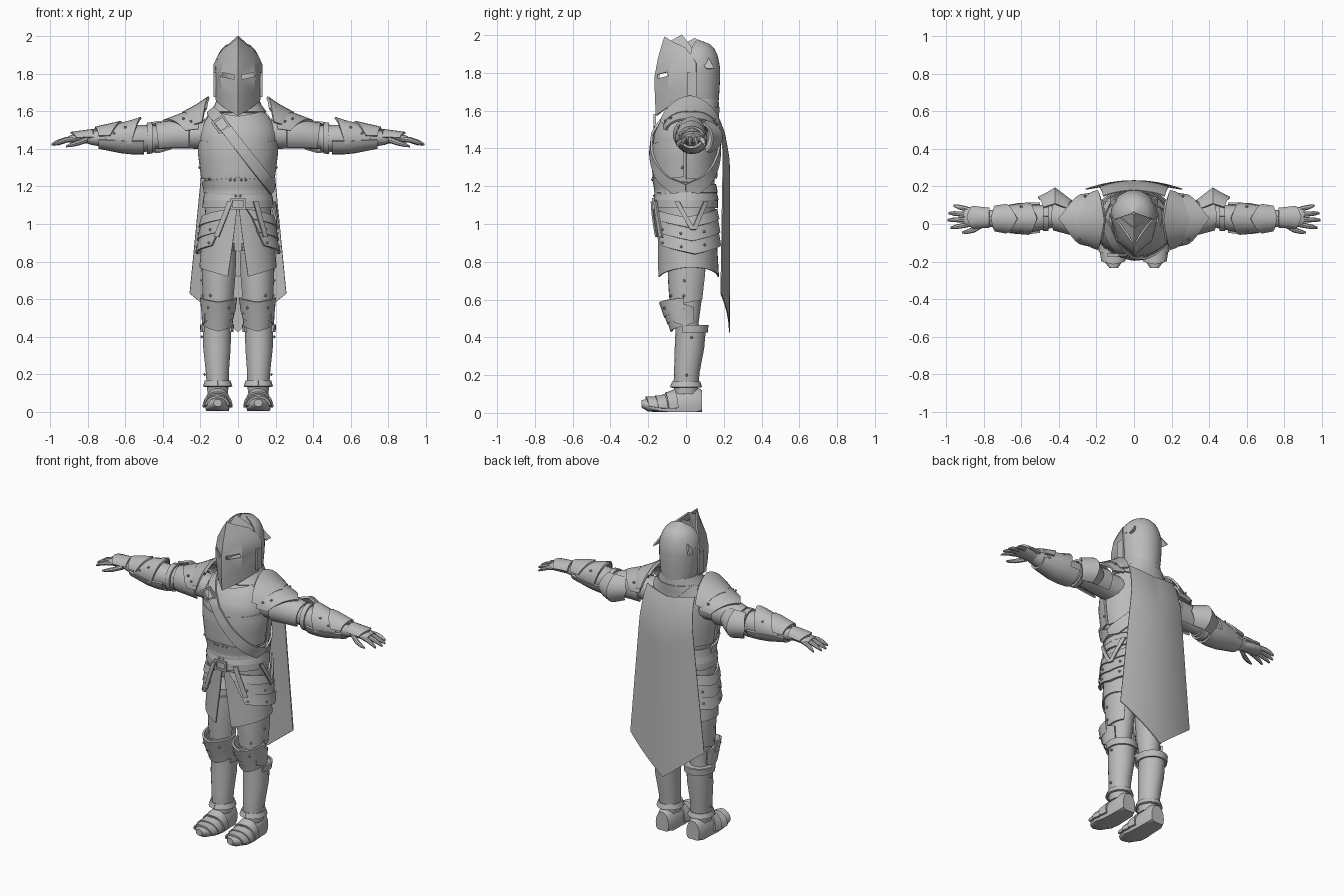
import bpy, bmesh, math
from mathutils import Vector, Matrix

steel = bpy.data.materials.new("plain_grey")
steel.diffuse_color = (0.5, 0.5, 0.5, 1)


def make(name, verts, faces, thick=0, mirror=False):
    me = bpy.data.meshes.new(name)
    me.from_pydata([tuple(v) for v in verts], [], faces)
    bm = bmesh.new()
    bm.from_mesh(me)
    bmesh.ops.recalc_face_normals(bm, faces=bm.faces)
    bm.to_mesh(me)
    bm.free()
    ob = bpy.data.objects.new(name, me)
    bpy.context.collection.objects.link(ob)
    me.materials.append(steel)
    if thick:
        m = ob.modifiers.new("thickness", 'SOLIDIFY')
        m.thickness, m.offset = thick, 0
    if mirror:
        ob.modifiers.new("mirror", 'MIRROR').use_mirror_merge = False
    return ob


def surf(table, axis='z'):
    """Lofted ellipse: rows are (position, radius 1, radius 2, centre 1, centre 2)."""
    table = sorted(table)

    def f(a, h, off=0.0):
        lo, hi = table[0], table[-1]
        for p, q in zip(table, table[1:]):
            if p[0] <= h <= q[0]:
                lo, hi = p, q
                break
        else:
            lo = hi = lo if h < lo[0] else hi
        t = 0 if hi[0] == lo[0] else (h - lo[0]) / (hi[0] - lo[0])
        r1, r2, c1, c2 = (lo[i] + (hi[i] - lo[i]) * t for i in range(1, 5))
        s, c = math.sin(math.radians(a)), math.cos(math.radians(a))
        if axis == 'z':      # angle 0 = front, 90 = +x
            return Vector((c1 + (r1 + off) * s, c2 - (r2 + off) * c, h))
        if axis == 'x':      # angle 0 = top, 90 = front
            return Vector((h, c1 - (r1 + off) * s, c2 + (r2 + off) * c))
        return Vector((c1 + (r1 + off) * s, h, max(0.004, c2 + (r2 + off) * c)))
    f.rows = [r[0] for r in table]
    return f


def grid(name, fn, nu, nv, thick=0.01, mirror=False):
    vs = [fn(i / nu, j / nv) for j in range(nv + 1) for i in range(nu + 1)]
    w = nu + 1
    fs = [(j * w + i, j * w + i + 1, (j + 1) * w + i + 1, (j + 1) * w + i)
          for j in range(nv) for i in range(nu)]
    return make(name, vs, fs, thick, mirror)


def tube(name, f, n=20, mirror=False, off=0.0):
    vs = [f(360 * i / n, h, off) for h in f.rows for i in range(n)]
    k = len(f.rows)
    fs = [(j * n + i, j * n + (i + 1) % n, (j + 1) * n + (i + 1) % n, (j + 1) * n + i)
          for j in range(k - 1) for i in range(n)]
    fs += [tuple(range(n))[::-1], tuple(range((k - 1) * n, k * n))]
    return make(name, vs, fs, 0, mirror)


def plate(name, f, a0, a1, lo, hi, off=0.012, vlo=0.0, vhi=0.0, mirror=False, nu=16, nv=4, flare=0.0):
    """Armour plate hugging a surface; vlo / vhi shift the edges at the middle into a point."""
    def fn(u, v):
        k = 1 - abs(2 * u - 1)
        l, h = lo + vlo * k, hi + vhi * k
        return f(a0 + (a1 - a0) * u, l + (h - l) * v, off + flare * (v - 0.5))
    return grid(name, fn, nu, nv, 0.012, mirror)


def sheet(name, rows, thick=0.01):
    """Rows of right-half points from the ridge outward, mirrored to a full sheet."""
    full = [[(-x, y, z) for x, y, z in r[:0:-1]] + list(r) for r in rows]
    n, m = len(full[0]) - 1, len(rows) - 1
    return grid(name, lambda u, v: full[round(v * m)][round(u * n)], n, m, thick)


def box(name, c, s, rot=0, mirror=False):
    bm = bmesh.new()
    bmesh.ops.create_cube(bm, size=1, matrix=Matrix.Translation(c) @ Matrix.Rotation(rot, 4, 'Y')
                          @ Matrix.Diagonal((*s, 1)))
    me = [v.co.copy() for v in bm.verts], [[v.index for v in f.verts] for f in bm.faces]
    bm.free()
    return make(name, *me, 0, mirror)


def rivets(name, f, spots, off):
    bm = bmesh.new()
    for a, h in spots:
        bmesh.ops.create_icosphere(bm, subdivisions=1, radius=0.008, matrix=Matrix.Translation(f(a, h, off)))
    bm.verts.index_update()
    make(name, [v.co.copy() for v in bm.verts], [[v.index for v in q.verts] for q in bm.faces], 0, True)
    bm.free()


# Helmet: skull, collar, pointed visor with eye slits, layered crest
skull = surf([(1.64, .098, .1, 0, .068), (1.69, .108, .112, 0, .06), (1.76, .116, .122, 0, .054),
              (1.83, .12, .126, 0, .05), (1.89, .108, .113, 0, .052), (1.935, .082, .088, 0, .055),
              (1.962, .045, .05, 0, .058), (1.972, .005, .005, 0, .06)])
grid("helmet_skull", lambda u, v: skull(75 + 210 * u, 1.64 + .332 * v), 20, 14, 0.008)
visor = sheet("visor", [
    [(0, -.155, 1.575), (.065, -.1, 1.615), (.113, .04, 1.655)],
    [(0, -.16, 1.68), (.08, -.095, 1.70), (.12, .05, 1.71)],
    [(0, -.162, 1.78), (.09, -.09, 1.785), (.126, .055, 1.79)],
    [(0, -.145, 1.87), (.08, -.08, 1.865), (.125, .055, 1.85)],
    [(0, -.126, 1.94), (.055, -.065, 1.925), (.105, .03, 1.89)],
    [(0, -.11, 1.99), (.025, -.07, 1.965), (.075, .0, 1.93)]])
slit = box("eye_slit_cutter", (.052, -.12, 1.788), (.066, .16, .022), -0.2, True)
slit.hide_render = True
cut = visor.modifiers.new("slits", 'BOOLEAN')
cut.object, cut.operation = slit, 'DIFFERENCE'
for i, (y, z) in enumerate([(-.02, 1.998), (.05, 1.982)]):
    sheet(f"crest_plate_{i + 1}", [
        [(0, y - .09, z - .05), (.06, y - .02, z - .085), (.116 + i * .006, y + .06, z - .16)],
        [(0, y, z), (.06, y + .045, z - .055), (.118 + i * .006, y + .10, z - .16)]])
box("visor_hinge", (.124, .03, 1.74), (.012, .05, .13), 0, True)

# Torso
torso = surf([(1.08, .165, .15, 0, 0), (1.18, .165, .15, 0, 0), (1.24, .18, .156, 0, -.005),
              (1.38, .198, .163, 0, -.005), (1.48, .198, .157, 0, 0), (1.55, .175, .135, 0, .015),
              (1.60, .13, .115, 0, .04), (1.64, .1, .1, 0, .058), (1.68, .09, .09, 0, .06)])
tube("body", torso, 28)
plate("breastplate", torso, -88, 88, 1.25, 1.45, .01, -.03, -.03, nv=6)
plate("upper_chest_plate", torso, -70, 70, 1.42, 1.60, .006, .0, -.03, nv=6)
plate("backplate", torso, 92, 268, 1.24, 1.56, .008, nv=6)
plate("plackart", torso, -95, 95, 1.17, 1.22, .012, -.02, .03)
for i, z in enumerate((1.125, 1.165)):
    plate(f"waist_lame_{i + 1}", torso, 0, 360, z, z + .045, .012 - .004 * i, nu=28, nv=1, flare=-.01)
plate("gorget", torso, 0, 360, 1.595, 1.66, .012, nu=20, nv=2)
plate("gorget_back_point", torso, 110, 250, 1.57, 1.62, .016, -.05)
rivets("torso_rivets", torso, [(12, 1.235), (5, 1.235), (50, 1.24), (4, 1.15), (85, 1.3)], .018)


# Diagonal chest strap, front and back, with buckle
def strap(side):
    def fn(u, v):
        w = (v - .5) * .055
        x, z = -.125 + .3 * u + w * .82, 1.605 - .43 * u + w * .57
        r = torso(90, z).x
        a = math.degrees(math.asin(max(-1, min(1, x / r))))
        return torso(a if side else 180 - a, z, .022)
    return fn


grid("chest_strap", strap(1), 24, 2, .012)
grid("chest_strap_back", strap(0), 24, 2, .012)
for d in (-.032, .032):
    box("strap_buckle_end", (-.09 + d * .57, -.165, 1.53 - d * .82), (.075, .014, .012), -.6)
    box("strap_buckle_side", (-.09 + d * .82, -.165, 1.53 + d * .57), (.012, .014, .07), -.6)

# Skirt cloth, belt, tassets and hanging straps
skirt = surf([(1.15, .165, .15, 0, 0), (1.05, .172, .15, 0, .0), (.95, .182, .152, 0, .005),
              (.85, .195, .155, 0, .008), (.70, .208, .16, 0, .012)])
grid("skirt_cloth", lambda u, v: skirt((1 + 14 * v) * (1 - u) + 180 * u,
     1.1 - v * (.38 - .05 * math.sin(math.pi * u))), 18, 5, .008, True)
plate("belt", skirt, 0, 360, 1.085, 1.13, .014, nu=28, nv=1)
for d in (-1, 1):
    box("belt_buckle_side", (d * .035, -.172, 1.107), (.012, .014, .06))
    box("belt_buckle_bar", (0, -.172, 1.107 + d * .025), (.07, .014, .012))
for i, (lo, hi) in enumerate([(.885, .95), (.955, 1.02), (1.025, 1.08)]):
    def tasset(u, v, lo=lo, hi=hi, i=i):
        k = 1 - abs(2 * u - 1)
        a = (14 + 8 * (2 - i) + 10 * (1 - v)) * (1 - u) + 165 * u
        z = lo - .045 * k + (hi - lo + .02 * (i < 2)) * v
        return skirt(a, z, .016 + .01 * (1 - v))
    grid(f"tasset_{i + 1}", tasset, 18, 2, .012, True)
rivets("tasset_rivets", skirt, [(45, .90), (80, .88), (120, .89), (45, .97), (80, .95), (120, .96)], .031)
for name, a0, a1, z1 in (("hanging_strap_front", -12, -32, .93), ("hanging_strap_side", 75, 100, .97),
                         ("hanging_strap_rear", 125, 102, .97), ("hanging_strap_left", 28, 42, .93)):
    grid(name, lambda u, v: skirt(a0 + (a1 - a0) * v + 8 * (u - .5), 1.12 + (z1 - 1.12) * v, .034), 2, 6, .01)

# Legs: thighs, greaves, knee plates, boots
thigh = surf([(.9, .08, .09, .098, .01), (.75, .078, .092, .1, .01), (.6, .068, .078, .103, .005),
              (.48, .06, .062, .105, .005), (.42, .058, .06, .107, .01)])
tube("thigh", thigh, 16, True)
plate("cuisse", thigh, -70, 150, .60, .86, .01, -.03, 0, True)
rivets("cuisse_rivets", thigh, [(80, .62), (80, .7), (30, .62)], .018)
greave = surf([(.10, .055, .062, .108, .0), (.15, .06, .066, .108, .0), (.22, .063, .068, .11, .005),
               (.34, .074, .078, .112, .018), (.43, .076, .08, .112, .024), (.46, .079, .082, .112, .025)])
tube("greave", greave, 18, True)
plate("greave_rim", greave, 60, 300, .425, .465, .006, nv=1, mirror=True)
plate("ankle_band", greave, 0, 360, .135, .165, .008, nu=20, nv=1, mirror=True, flare=-.012)
rivets("greave_rivets", greave, [(90, .2), (95, .4)], .006)
knee = surf([(.40, .062, .066, .106, .005), (.47, .066, .074, .106, -.008), (.54, .07, .085, .105, -.02),
             (.61, .077, .105, .103, -.025)])
for i, (lo, hi) in enumerate([(.465, .52), (.505, .555), (.54, .61)]):
    plate(f"knee_plate_{i + 1}", knee, -95, 95, lo, hi, .006 + .005 * i, -.035, -.025, True, 12, 2)
plate("knee_wing", knee, 55, 125, .48, .56, .014, -.02, .02, True, 6, 2)
rivets("knee_rivets", knee, [(-35, .555), (35, .555)], .024)
foot = surf([(-.235, .022, .02, .108, .048), (-.2, .048, .033, .11, .04), (-.14, .066, .05, .11, .03),
             (-.08, .064, .075, .108, .03), (-.03, .06, .10, .107, .035), (.05, .058, .10, .107, .04),
             (.085, .045, .075, .107, .045)], 'y')
tube("boot", foot, 16, True)
for i, y in enumerate((-.195, -.145, -.09)):
    plate(f"boot_lame_{i + 1}", foot, -95, 95, y, y + .05, .006, -.02, -.02, True, 12, 2, flare=-.006)

# Arms: sleeve, plates, elbow guard, gauntlet
arm = surf([(.13, .09, .085, .02, 1.47), (.22, .082, .075, .022, 1.475), (.34, .072, .07, .03, 1.472),
            (.43, .058, .062, .04, 1.46), (.50, .06, .065, .042, 1.455)], 'x')
tube("upper_arm", arm, 16, True)
plate("upper_arm_plate", arm, -140, 140, .26, .42, .01, 0, .02, True)
plate("elbow_band", arm, 0, 360, .455, .485, .014, nu=18, nv=1, mirror=True)
couter = surf([(.33, .07, .06, .045, 1.465), (.42, .12, .085, .065, 1.46), (.50, .085, .075, .05, 1.455)], 'x')
plate("elbow_guard", couter, -150, -20, .36, .48, .004, -.03, .03, True, 8, 4)
fore = surf([(.44, .062, .068, .04, 1.455), (.54, .072, .073, .03, 1.455), (.62, .07, .068, .028, 1.458),
             (.72, .052, .048, .028, 1.458), (.79, .04, .034, .03, 1.457)], 'x')
tube("forearm", fore, 16, True)
vam = surf([(.49, .08, .115, .03, 1.458), (.58, .08, .085, .028, 1.458), (.68, .064, .062, .028, 1.458),
            (.79, .046, .038, .03, 1.457)], 'x')
plate("vambrace", vam, -110, 110, .57, .69, 0, -.055, .08, True, 12, 5)
plate("vambrace_cuff", vam, -80, 80, .68, .74, .01, -.06, .02, True, 10, 2)
plate("forearm_underplate", fore, 100, 260, .5, .74, .008, 0, 0, True, 10, 4)
rivets("arm_rivets", vam, [(50, .60), (70, .66), (-50, .60)], .008)

# Shoulder plates with raised inner spikes
shoulder = surf([(.14, .13, .155, .02, 1.505), (.22, .14, .115, .022, 1.50), (.30, .125, .095, .025, 1.49),
                 (.40, .09, .075, .03, 1.472)], 'x')
plate("pauldron", shoulder, -88, 88, .21, .28, 0, -.02, .12, True, 16, 5)
plate("pauldron_upper", shoulder, -75, 75, .19, .235, .014, -.035, .06, True, 14, 3, flare=-.02)
plate("pauldron_collar", shoulder, -45, 45, .17, .19, .004, -.015, .02, True, 8, 2, flare=-.03)
rivets("pauldron_rivets", shoulder, [(65, .25), (50, .29), (-60, .26)], .012)

# Hands
tube("palm", surf([(.76, .036, .032, .03, 1.457), (.82, .048, .03, .035, 1.458),
                   (.87, .054, .024, .037, 1.455), (.905, .046, .016, .037, 1.45)], 'x'), 12, True)
plate("hand_plate", surf([(.77, .045, .04, .033, 1.457), (.89, .055, .026, .037, 1.455)], 'x'),
      -85, 85, .77, .86, .003, 0, .03, True, 8, 2)
for i, (y, dy, ln) in enumerate([(-.002, -.018, .10), (.024, -.003, .118), (.05, .008, .112), (.076, .022, .085)]):
    tube(f"finger_{i + 1}", surf([(.875 + ln * t, r, r, y + dy * t, 1.452 - .03 * t * t)
         for t, r in ((0, .014), (.4, .014), (.75, .012), (1, .006))], 'x'), 8, True)
tube("thumb", surf([(.8, .017, .017, .0, 1.45), (.85, .016, .015, -.03, 1.432), (.89, .012, .011, -.042, 1.42),
                    (.915, .005, .005, -.045, 1.413)], 'x'), 8, True)


# Cape with pointed hem
def cape(u, v):
    s = 2 * u - 1
    top = 1.575 - .03 * (1 - abs(s))
    y = .178 + .052 * min(1, v * 5) ** .6 - s * s * (.03 + .015 * v)
    return ((.165 + .092 * v) * s, y, top + (.425 + .205 * abs(s) - top) * v)


grid("cape", cape, 16, 16, .006)

# Apply modifiers, drop the cutter, shade
bpy.ops.object.select_all(action='SELECT')
bpy.context.view_layer.objects.active = visor
bpy.ops.object.convert(target='MESH')
bpy.data.objects.remove(slit)
bpy.ops.object.shade_smooth_by_angle(angle=math.radians(35))
